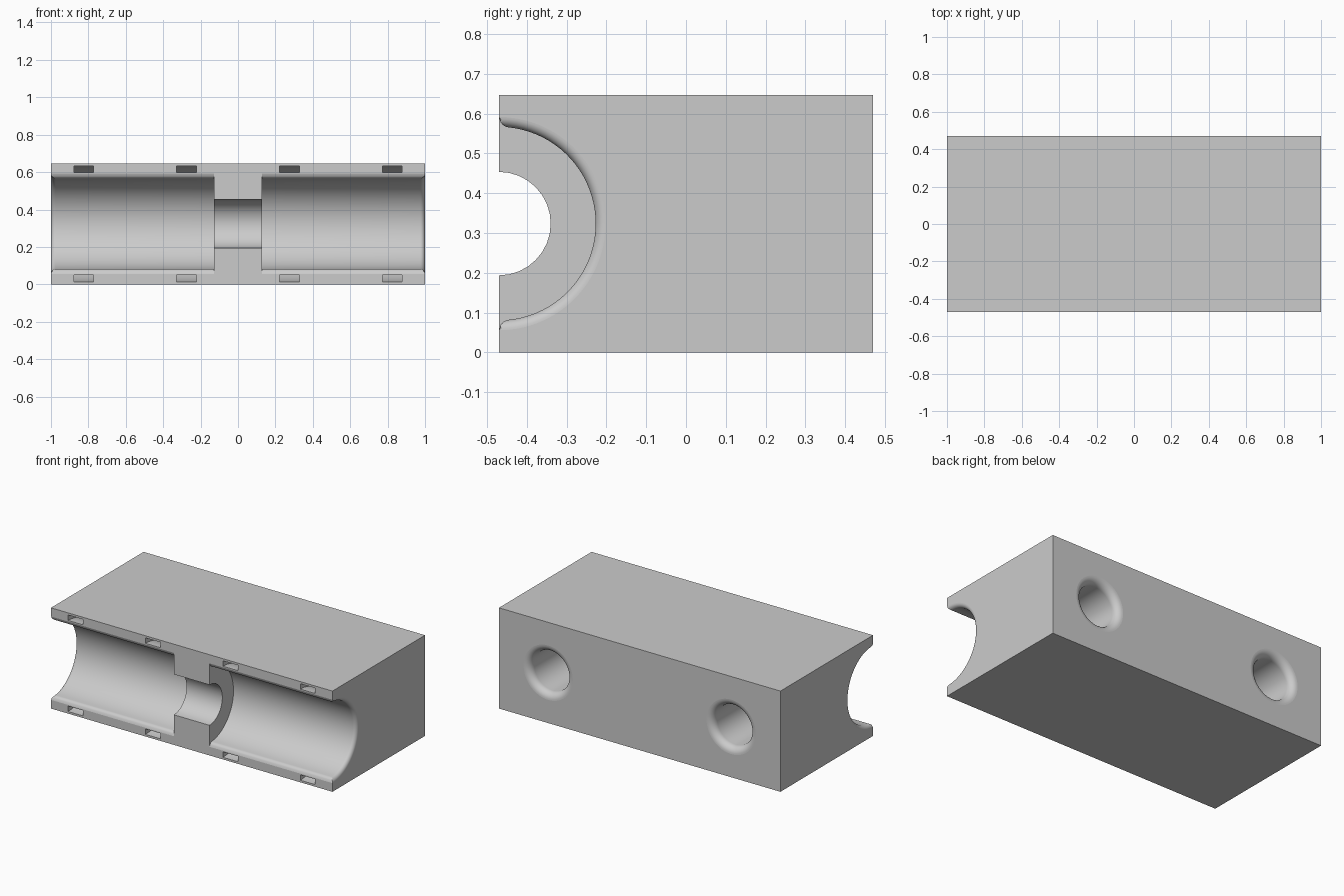
import bpy, bmesh
from math import sin, cos, pi, sqrt, radians, asin

if "Cube" in bpy.data.objects:
    bpy.data.objects.remove(bpy.data.objects["Cube"])

FRONT, BACK, HEIGHT = -0.47, 0.47, 0.647
MID = HEIGHT / 2
GROOVE_R, LIP = 0.243, 0.025
BORE_R, RIDGE = 0.13, 0.127
HOLE_R, HOLE_LIP = 0.13, 0.045

grey = bpy.data.materials.new("light_grey")
grey.use_nodes = True
colour = (0.6, 0.6, 0.6, 1)
grey.diffuse_color = colour
grey.node_tree.nodes["Principled BSDF"].inputs["Base Color"].default_value = colour


def loft(name, rings):
    """Closed solid through a list of equal-sized rings of points."""
    bm = bmesh.new()
    loops = [[bm.verts.new(p) for p in ring] for ring in rings]
    n = len(loops[0])
    for a, b in zip(loops, loops[1:]):
        for i in range(n):
            j = (i + 1) % n
            bm.faces.new((a[i], a[j], b[j], b[i]))
    bm.faces.new(loops[0])
    bm.faces.new(loops[-1])
    bmesh.ops.recalc_face_normals(bm, faces=bm.faces)
    mesh = bpy.data.meshes.new(name)
    bm.to_mesh(mesh)
    bm.free()
    obj = bpy.data.objects.new(name, mesh)
    bpy.context.collection.objects.link(obj)
    return obj


def circle(radius, count, place):
    return [place(radius * cos(2 * pi * i / count), radius * sin(2 * pi * i / count))
            for i in range(count)]


def round_over(lip, steps=8):
    """Pairs of (distance along, widening) for a rounded mouth."""
    return [(lip * sin(a), lip * (1 - cos(a)))
            for a in (pi / 2 * i / steps for i in range(steps + 1))]


def groove_section(x, widen):
    """Half-round section whose front edges roll outwards."""
    roll = asin(LIP / GROOVE_R)
    angles = [roll * i / 6 for i in range(6)]
    angles += [roll + (pi / 2 - roll) * i / 20 for i in range(21)]
    half = []
    for t in angles:
        depth = GROOVE_R * sin(t)
        gap = max(LIP - depth, 0)
        r = GROOVE_R + max(widen, LIP - sqrt(max(LIP * LIP - gap * gap, 0)))
        half.append((r * sin(t), r * cos(t)))
    half.insert(0, (-0.1, half[0][1]))
    outline = half + [(y, -z) for y, z in reversed(half[:-1])]
    return [(x, FRONT + y, MID + z) for y, z in outline]


# Block
body = loft("clamp_block", [[(x, FRONT, 0), (x, BACK, 0), (x, BACK, HEIGHT), (x, FRONT, HEIGHT)]
                            for x in (-1, 1)])
body.data.materials.append(grey)
cutters = []

# Half-round grooves with rounded outer mouths
for s in (-1, 1):
    stations = [(RIDGE, 0)] + [(1 - LIP + d, w) for d, w in round_over(LIP)] + [(1.1, LIP)]
    cutters.append(loft("groove_cutter", [groove_section(s * x, w) for x, w in stations]))

# Narrow bore through the middle ridge
cutters.append(loft("bore_cutter", [
    circle(BORE_R, 32, lambda a, b: (x, FRONT + a, MID + b)) for x in (-0.2, 0.2)]))

# Curved strap channels around the grooves
for cx in (-0.825, -0.275, 0.275, 0.825):
    rings = []
    for i in range(41):
        t = radians(-100 + 5 * i)
        rings.append([(cx + dx, FRONT + r * cos(t), MID + r * sin(t))
                      for dx, r in ((-0.053, 0.275), (0.053, 0.275), (0.053, 0.31), (-0.053, 0.31))])
    cutters.append(loft("strap_channel_cutter", rings))

# Blind round holes with rounded mouths in the back
for cx in (-0.65, 0.65):
    profile = [(-0.05, HOLE_R)]
    profile += [(BACK - HOLE_LIP + d, HOLE_R + w) for d, w in round_over(HOLE_LIP)]
    profile += [(BACK + 0.1, HOLE_R + HOLE_LIP)]
    cutters.append(loft("back_hole_cutter", [
        circle(r, 48, lambda a, b: (cx + a, y, MID + b)) for y, r in profile]))

# Cut everything out of the block
bpy.ops.object.select_all(action="DESELECT")
bpy.context.view_layer.objects.active = body
body.select_set(True)
for cutter in cutters:
    cutter.hide_render = True
    mod = body.modifiers.new("cut", "BOOLEAN")
    mod.operation, mod.solver, mod.object = "DIFFERENCE", "EXACT", cutter
    bpy.ops.object.modifier_apply(modifier=mod.name)
    bpy.data.objects.remove(cutter)

# Smooth curved surfaces, keep planes flat
bpy.ops.object.shade_smooth_by_angle(angle=radians(30))
for face in body.data.polygons:
    if max(abs(c) for c in face.normal) > 0.9999:
        face.use_smooth = False
